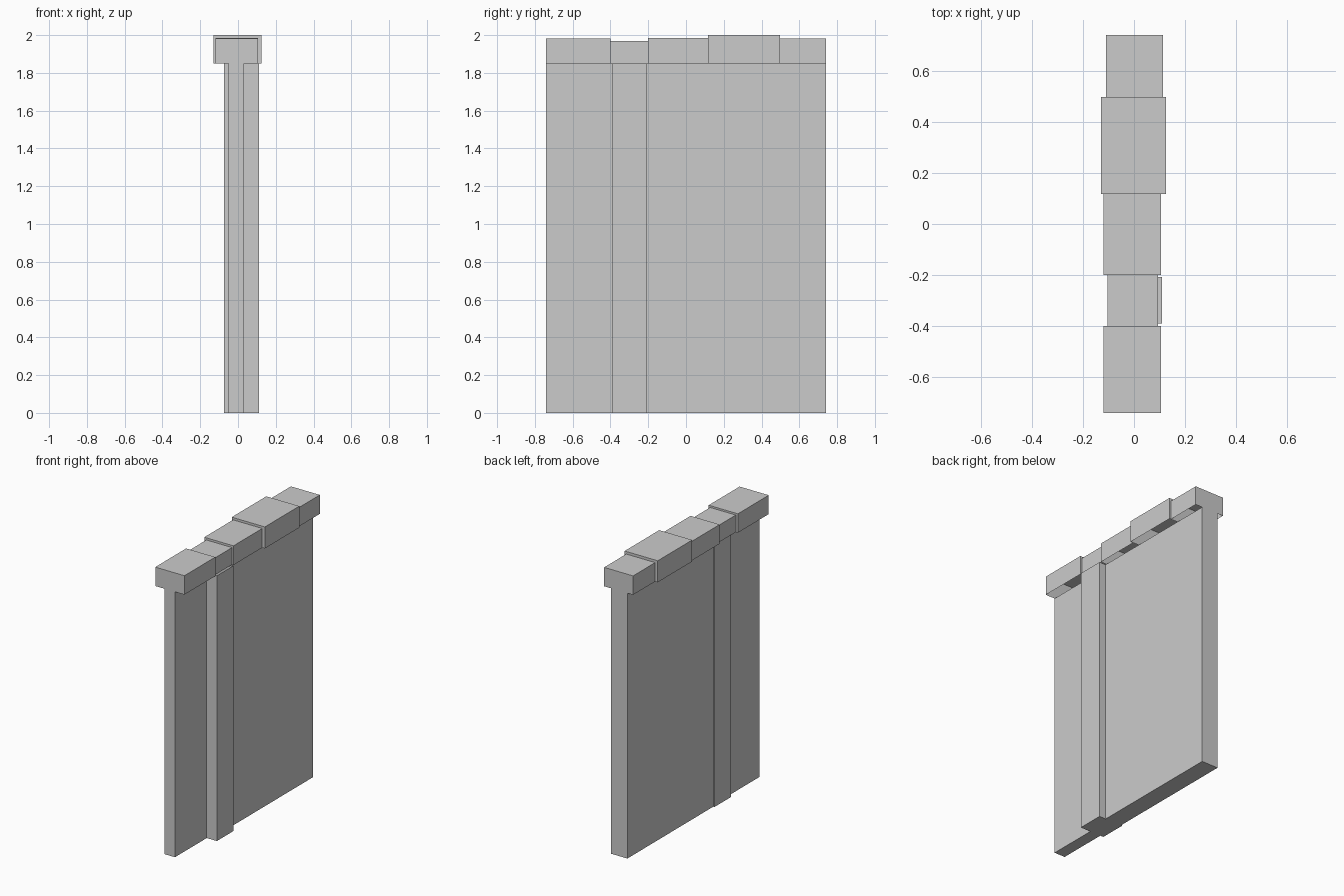
import bpy, bmesh

if "Cube" in bpy.data.objects:
    bpy.data.objects.remove(bpy.data.objects["Cube"])


def shell(name, x, y, z, open_side):
    """Box between the given ranges, with its top or bottom (1 / -1) left open."""
    bm = bmesh.new()
    bmesh.ops.create_cube(bm, size=1)
    for v in bm.verts:
        v.co = [r[0] if c < 0 else r[1] for c, r in zip(v.co, (x, y, z))]
    bm.normal_update()
    lid = [f for f in bm.faces if f.normal.z * open_side > 0.5]
    bmesh.ops.delete(bm, geom=lid, context='FACES')
    mesh = bpy.data.meshes.new(name)
    bm.to_mesh(mesh)
    bm.free()
    ob = bpy.data.objects.new(name, mesh)
    bpy.context.collection.objects.link(ob)
    return ob


BASE_TOP = 1.85

# Upright wall slabs and the thicker pilaster joining them (open under the caps)
for name, x, y in (
    ("front_panel", (-0.05, 0.032), (-0.74, -0.39)),
    ("pilaster", (-0.075, 0.11), (-0.39, -0.207)),
    ("main_panel", (-0.066, 0.06), (-0.207, 0.74)),
):
    shell(name, x, y, (0, BASE_TOP), 1)

# Row of hollow coping stones, each of its own width and height
for i, (x, y, top) in enumerate((
    ((-0.12, 0.105), (-0.74, -0.40), 1.982),
    ((-0.104, 0.094), (-0.40, -0.20), 1.969),
    ((-0.12, 0.105), (-0.20, 0.117), 1.984),
    ((-0.13, 0.125), (0.117, 0.497), 2.0),
    ((-0.11, 0.113), (0.497, 0.74), 1.982),
)):
    shell(f"coping_stone_{i + 1}", x, y, (BASE_TOP, top), -1)
